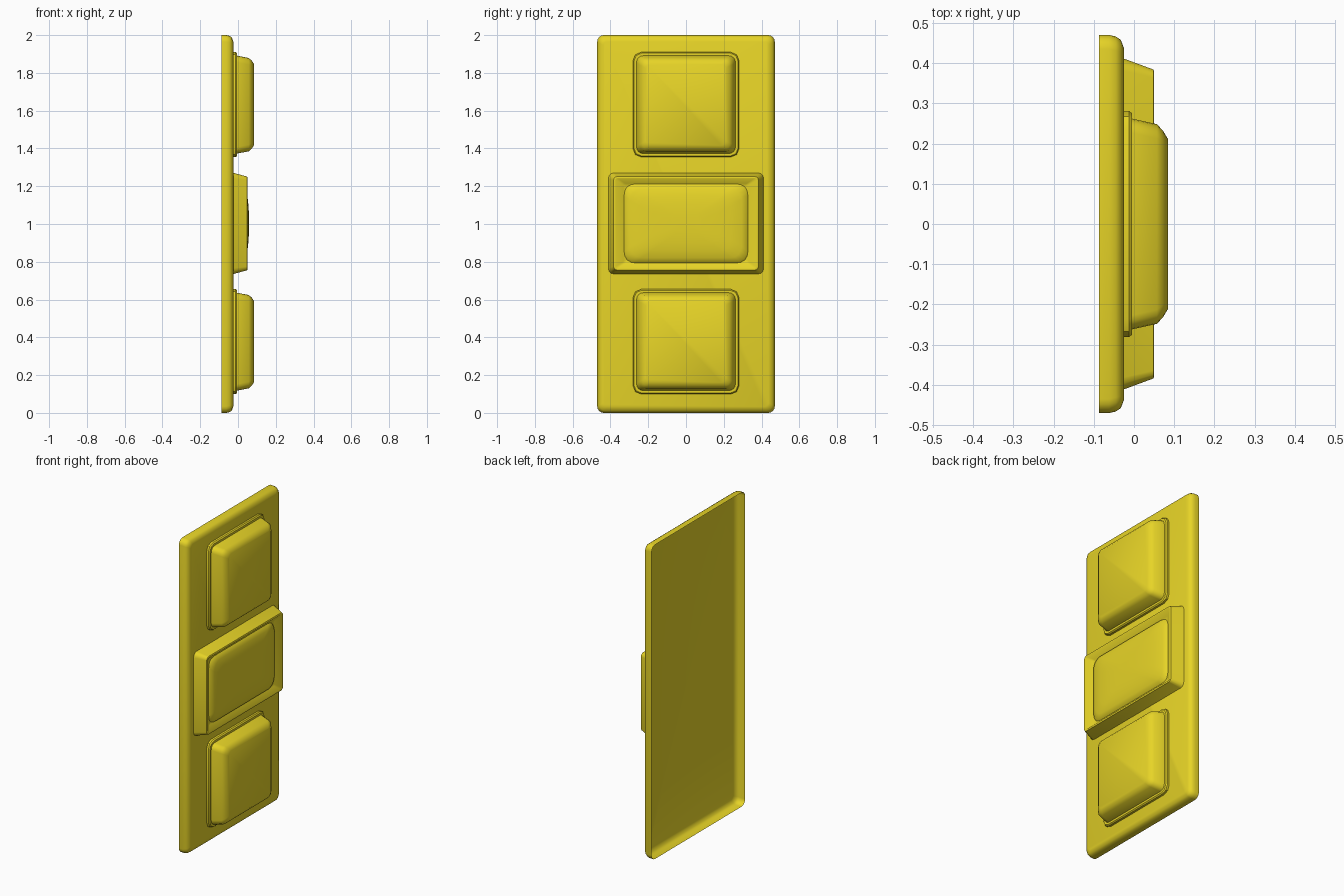
import bpy, bmesh
from math import sin, cos, pi

if "Cube" in bpy.data.objects:
    bpy.data.objects.remove(bpy.data.objects["Cube"])

yellow = bpy.data.materials.new("yellow_paint")
yellow.diffuse_color = (0.8, 0.66, 0.02, 1)
yellow.use_nodes = True
yellow.node_tree.nodes["Principled BSDF"].inputs["Base Color"].default_value = yellow.diffuse_color


def ring(x, hw, hh, r, cz, seg):
    """Rounded rectangle in the YZ plane, counter-clockwise seen from +x."""
    pts = []
    for k, (sy, sz) in enumerate([(1, 1), (-1, 1), (-1, -1), (1, -1)]):
        for i in range(seg + 1):
            a = (k + i / seg) * pi / 2
            pts.append((x, sy * (hw - r) + r * cos(a), cz + sz * (hh - r) + r * sin(a)))
    return pts


def loft(name, cz, rings, seg=4, cap=True, angle=40):
    """Skin a stack of (x, half width, half height, corner radius) rings."""
    bm = bmesh.new()
    loops = [[bm.verts.new(p) for p in ring(*r, cz, seg)] for r in rings]
    for a, b in zip(loops, loops[1:]):
        n = len(a)
        for i in range(n):
            j = (i + 1) % n
            bm.faces.new((a[i], a[j], b[j], b[i]))
    if cap:
        bm.faces.new(loops[-1])
    me = bpy.data.meshes.new(name)
    bm.to_mesh(me)
    bm.free()
    me.materials.append(yellow)
    ob = bpy.data.objects.new(name, me)
    bpy.context.collection.objects.link(ob)
    bpy.ops.object.select_all(action='DESELECT')
    ob.select_set(True)
    bpy.context.view_layer.objects.active = ob
    bpy.ops.object.shade_smooth_by_angle(angle=angle * pi / 180)
    return ob


# Wall plate: shell with rounded front edge, open at the back
loft("wall_plate", 1.0, [
    (-0.087, 0.47, 1.0, 0.035), (-0.062, 0.47, 1.0, 0.035),
    (-0.045, 0.466, 0.996, 0.035), (-0.033, 0.458, 0.988, 0.03),
    (-0.025, 0.437, 0.967, 0.02)])

# Two square buttons, each on a thin raised collar
for label, cz in (("upper", 1.632), ("lower", 0.377)):
    loft(label + "_collar", cz, [
        (-0.025, 0.281, 0.278, 0.045), (-0.012, 0.281, 0.278, 0.045),
        (-0.005, 0.275, 0.272, 0.04), (-0.005, 0.258, 0.255, 0.035)], seg=2)
    loft(label + "_button", cz, [
        (-0.01, 0.263, 0.26, 0.035), (0.057, 0.248, 0.247, 0.035),
        (0.072, 0.232, 0.234, 0.03), (0.084, 0.212, 0.216, 0.025)])

# Central frame with bevelled outside and sloping recess
loft("centre_frame", 1.003, [
    (-0.025, 0.411, 0.268, 0.03), (0.048, 0.384, 0.248, 0.02),
    (0.05, 0.38, 0.244, 0.016), (0.05, 0.372, 0.238, 0.01),
    (0.024, 0.332, 0.212, 0.01), (0.02, 0.31, 0.19, 0.01)], seg=3)

# Domed pad inside the frame
loft("centre_pad", 1.003, [
    (0.02, 0.33, 0.212, 0.06), (0.031, 0.322, 0.204, 0.06),
    (0.041, 0.295, 0.182, 0.06), (0.05, 0.24, 0.145, 0.055),
    (0.055, 0.17, 0.1, 0.05), (0.058, 0.08, 0.05, 0.03)])
